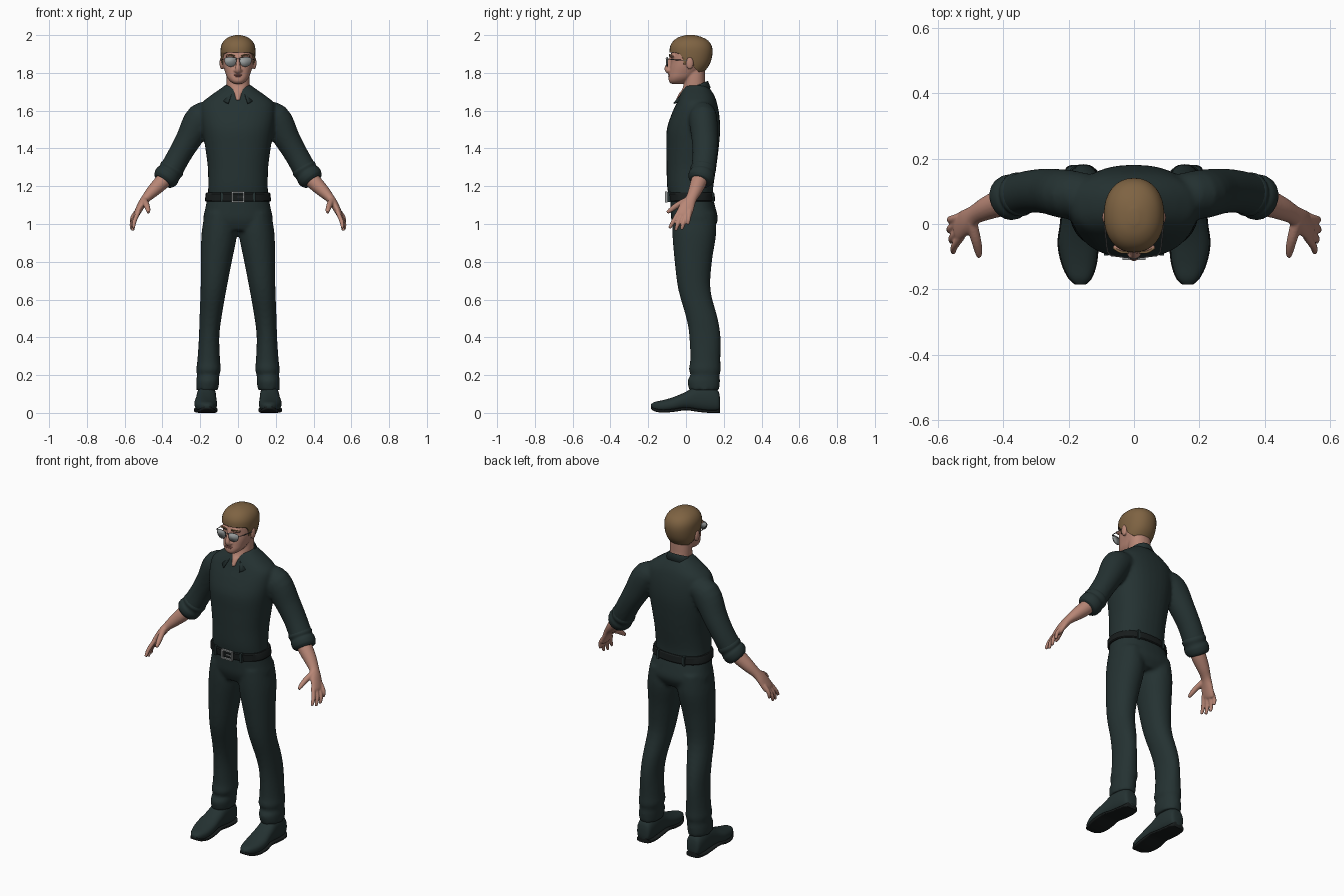
import bpy, bmesh, math
from mathutils import Vector, Matrix

cube = bpy.data.objects.get("Cube")
if cube:
    bpy.data.objects.remove(cube, do_unlink=True)


def material(name, r, g, b):
    m = bpy.data.materials.new(name)
    m.use_nodes = True
    m.diffuse_color = (r, g, b, 1)
    m.node_tree.nodes["Principled BSDF"].inputs["Base Color"].default_value = (r, g, b, 1)
    return m


CLOTH = material("dark green cloth", .018, .032, .032)
BLACK = material("black leather", .009, .012, .012)
SKIN = material("skin", .48, .24, .18)
LIP = material("lip pink", .36, .13, .11)
HAIR = material("brown hair", .21, .125, .055)
LENS = material("grey lens", .32, .34, .34)
METAL = material("dark metal", .1, .1, .1)


def resample(rows, k=4):
    """Catmull-Rom interpolation of whole rows."""
    out = []
    for i in range(len(rows) - 1):
        p0, p1 = rows[max(i - 1, 0)], rows[i]
        p2, p3 = rows[i + 1], rows[min(i + 2, len(rows) - 1)]
        for j in range(k):
            t = j / k
            out.append([.5 * (2*b + (c - a)*t + (2*a - 5*b + 4*c - d)*t*t + (3*b - a - 3*c + d)*t**3)
                        for a, b, c, d in zip(p0, p1, p2, p3)])
    return out + [list(rows[-1])]


def unit_ring(segs, power):
    for i in range(segs):
        c, s = math.cos(math.tau * i / segs), math.sin(math.tau * i / segs)
        yield (math.copysign(abs(c) ** (2 / power), c), math.copysign(abs(s) ** (2 / power), s))


def bridge(bm, rings):
    vs = [[bm.verts.new(p) for p in ring] for ring in rings]
    n = len(vs[0])
    for a, b in zip(vs, vs[1:]):
        for i in range(n):
            bm.faces.new((a[i], a[(i + 1) % n], b[(i + 1) % n], b[i]))
    bm.faces.new(vs[0])
    bm.faces.new(vs[-1])


def loft(bm, rows, side=1, power=2.2, along_y=False, k=4):
    """Rows: position, low, high, half width, centre x."""
    rings = []
    for pos, lo, hi, half, cx in resample(rows, k):
        ring = []
        for c, s in unit_ring(32, power):
            x, d = side * (cx + half * c), (lo + hi) / 2 + (hi - lo) / 2 * s
            ring.append((x, pos, d) if along_y else (x, d, pos))
        rings.append(ring)
    bridge(bm, rings)


def tube(bm, rows, side=1, segs=20, k=4):
    """Rows: x, y, z, radius towards y, radius across."""
    rows = resample(rows, k)
    pts = [Vector(r[:3]) for r in rows]
    rings = []
    for i, r in enumerate(rows):
        t = (pts[min(i + 1, len(pts) - 1)] - pts[max(i - 1, 0)]).normalized()
        ref = Vector((0, 1, 0)) if abs(t.y) < .9 else Vector((0, 0, 1))
        u = (ref - t * ref.dot(t)).normalized()
        v = t.cross(u)
        ring = [pts[i] + u * c * r[3] + v * s * r[4] for c, s in unit_ring(segs, 2)]
        rings.append([(side * p.x, p.y, p.z) for p in ring])
    bridge(bm, rings)


def wire(bm, pts, r, side=1):
    tube(bm, [(*p, r, r) for p in pts], side, 8)


def ball(bm, loc, size):
    m = Matrix.Translation(loc) @ Matrix.Diagonal((*size, 1))
    bmesh.ops.create_uvsphere(bm, u_segments=20, v_segments=12, radius=1, matrix=m)


def box(bm, loc, size):
    m = Matrix.Translation(loc) @ Matrix.Diagonal((*size, 1))
    bmesh.ops.create_cube(bm, size=1, matrix=m)


def finish(bm, name, mat, voxel=0, angle=50, relax=4):
    bmesh.ops.recalc_face_normals(bm, faces=bm.faces)
    me = bpy.data.meshes.new(name)
    bm.to_mesh(me)
    bm.free()
    me.materials.append(mat)
    ob = bpy.data.objects.new(name, me)
    bpy.context.collection.objects.link(ob)
    bpy.ops.object.select_all(action='DESELECT')
    ob.select_set(True)
    bpy.context.view_layer.objects.active = ob
    if voxel:  # fuse overlapping volumes into one soft skin
        rm = ob.modifiers.new("fuse", 'REMESH')
        rm.mode, rm.voxel_size, rm.use_smooth_shade = 'VOXEL', voxel, True
        sm = ob.modifiers.new("relax", 'SMOOTH')
        sm.factor, sm.iterations = .5, relax
    else:
        bpy.ops.object.shade_smooth_by_angle(angle=math.radians(angle))
    return ob


SIDES = (("left", 1), ("right", -1))

# Shirt: torso with sleeves
bm = bmesh.new()
loft(bm, [(1.13, -.088, .142, .16, 0), (1.2, -.1, .145, .158, 0), (1.3, -.103, .16, .16, 0),
          (1.4, -.104, .173, .173, 0), (1.5, -.102, .181, .188, 0), (1.58, -.077, .176, .197, 0),
          (1.64, -.05, .164, .19, 0), (1.68, -.034, .15, .145, 0), (1.72, -.012, .125, .088, 0),
          (1.735, 0, .11, .07, 0)], power=2.3)
for _, s in SIDES:
    tube(bm, [(.12, .09, 1.585, .06, .055), (.195, .09, 1.56, .075, .082), (.262, .1, 1.447, .07, .069),
              (.31, .1, 1.365, .066, .063), (.355, .09, 1.285, .064, .063), (.385, .078, 1.24, .058, .056)], s)
finish(bm, "shirt", CLOTH, .01)

# Collar: open band folded outwards, with two points at the front
bm = bmesh.new()
rows = []
for i in range(41):
    a = math.radians(25 + 310 * i / 40)
    f = ((1 + math.cos(a)) / 2) ** 3
    z = 1.722 - .028 * math.cos(a)
    edge = lambda rx, ry, h: bm.verts.new((rx * math.sin(a), .048 - ry * math.cos(a), h))
    rows.append((edge(.063, .064, z - .02), edge(.066, .068, z + .008),
                 edge(.09 + .04 * f, .083 + .05 * f, z - .03 - .03 * f)))
for p, q in zip(rows, rows[1:]):
    for j in (0, 1):
        bm.faces.new((p[j], q[j], q[j + 1], p[j + 1]))
collar = finish(bm, "collar", CLOTH)
collar.modifiers.new("thickness", 'SOLIDIFY').thickness = .007

# Trousers: hips with legs
bm = bmesh.new()
loft(bm, [(1.15, -.085, .138, .16, 0), (1.08, -.082, .158, .174, 0), (1.02, -.077, .168, .184, 0),
          (.965, -.055, .14, .16, 0)], power=2.4)
for _, s in SIDES:
    loft(bm, [(1.06, -.07, .155, .08, .095), (.95, -.072, .16, .094, .099), (.8, -.06, .137, .082, .115),
              (.65, -.04, .13, .068, .13), (.5, .002, .168, .058, .146), (.4, .018, .183, .054, .153),
              (.28, .022, .182, .06, .155), (.23, .015, .184, .065, .156), (.2, .024, .178, .059, .158),
              (.17, .008, .18, .061, .16), (.12, .016, .176, .058, .163)], s, 2.1)
finish(bm, "trousers", CLOTH, .01)

# Belt, loops and buckle
bm = bmesh.new()
loft(bm, [(1.12, -.093, .15, .172, 0), (1.125, -.097, .154, .175, 0),
          (1.16, -.101, .151, .171, 0), (1.166, -.097, .146, .167, 0)], power=2.35, k=1)
finish(bm, "belt", BLACK, angle=30)
bm = bmesh.new()
for s in (1, -1):
    box(bm, (.085 * s, -.086, 1.143), (.013, .022, .054))
    box(bm, (.085 * s, .138, 1.141), (.013, .022, .054))
finish(bm, "belt_loops", CLOTH)
bm = bmesh.new()
for s in (1, -1):
    box(bm, (.031 * s, -.104, 1.143), (.008, .012, .056))
    box(bm, (0, -.104, 1.143 + .024 * s), (.062, .012, .008))
box(bm, (.012, -.106, 1.143), (.036, .008, .006))
finish(bm, "buckle", LENS)

# Rolled cuffs, forearms with hands, and shoes
for label, s in SIDES:
    bm = bmesh.new()
    tube(bm, [(.338, .094, 1.312, .055, .055), (.35, .091, 1.292, .068, .067), (.362, .087, 1.273, .064, .063),
              (.374, .083, 1.257, .07, .068), (.388, .078, 1.238, .067, .065), (.397, .074, 1.226, .056, .055)], s)
    finish(bm, label + "_rolled_cuff", CLOTH, angle=80)

    bm = bmesh.new()
    tube(bm, [(.37, .08, 1.26, .042, .042), (.405, .066, 1.22, .042, .041), (.45, .048, 1.175, .036, .034),
              (.488, .028, 1.135, .03, .024), (.512, .008, 1.1, .039, .021), (.537, -.01, 1.052, .042, .016),
              (.544, -.014, 1.038, .032, .01)], s)
    for base, mid, tip in (((.527, -.038, 1.065), (.549, -.068, 1.012), (.553, -.088, .978)),
                           ((.535, -.02, 1.055), (.556, -.042, 1.004), (.557, -.055, .965)),
                           ((.538, .001, 1.055), (.562, -.014, 1.004), (.562, -.023, .97)),
                           ((.535, .02, 1.07), (.56, .014, 1.03), (.562, .01, .998))):
        tube(bm, [(*base, .012, .012), (*mid, .0115, .0115), (*tip, .008, .008)], s, 12)
    tube(bm, [(.497, .005, 1.125, .018, .018), (.484, -.045, 1.1, .016, .016), (.476, -.08, 1.075, .013, .013),
              (.474, -.1, 1.06, .008, .008)], s, 12)
    finish(bm, label + "_forearm_and_hand", SKIN, .0045, relax=3)

    shoe = [(.18, .02, .08, .026, .165), (.168, .006, .12, .042, .165), (.12, .004, .145, .05, .166),
            (.06, .01, .145, .052, .167), (0, .018, .112, .055, .169), (-.06, .01, .086, .06, .171),
            (-.12, .005, .068, .052, .168), (-.165, .012, .058, .034, .165), (-.185, .025, .046, .014, .164)]
    bm = bmesh.new()
    loft(bm, shoe, s, 2.4, True)
    finish(bm, label + "_shoe", CLOTH, angle=70)
    bm = bmesh.new()
    loft(bm, [(y, 0 if y > .1 else lo - .004, lo + .012, w + .003, x) for y, lo, hi, w, x in shoe], s, 5, True)
    finish(bm, label + "_sole", BLACK)

# Head with neck, nose, brow and ears
bm = bmesh.new()
loft(bm, [(1.742, -.078, -.02, .022, 0), (1.755, -.09, .01, .041, 0), (1.775, -.092, .04, .057, 0),
          (1.8, -.089, .07, .067, 0), (1.83, -.085, .1, .077, 0), (1.86, -.08, .115, .082, 0),
          (1.9, -.079, .125, .083, 0), (1.94, -.07, .12, .08, 0), (1.97, -.045, .1, .06, 0),
          (1.985, -.015, .065, .03, 0)], power=2.3)
loft(bm, [(1.655, -.055, .02, .014, 0), (1.69, -.038, .07, .03, 0), (1.715, -.019, .1, .056, 0),
          (1.76, -.008, .1, .061, 0), (1.83, -.005, .1, .06, 0)])
tube(bm, [(0, -.076, 1.885, .01, .009), (0, -.091, 1.85, .013, .011), (0, -.1, 1.822, .014, .015),
          (0, -.095, 1.808, .012, .016), (0, -.086, 1.802, .008, .01)], segs=16)
for s in (1, -1):
    ball(bm, (.036 * s, -.073, 1.889), (.032, .014, .009))
    ball(bm, (.014 * s, -.089, 1.812), (.009, .011, .008))
    ball(bm, (.087 * s, .02, 1.852), (.011, .02, .034))
finish(bm, "head", SKIN, .0045, relax=4)

bm = bmesh.new()
ball(bm, (0, -.088, 1.789), (.024, .0065, .0035))
ball(bm, (0, -.088, 1.782), (.02, .0065, .004))
finish(bm, "lips", LIP)
bm = bmesh.new()
for s in (1, -1):
    wire(bm, [(.016, -.086, 1.889), (.04, -.086, 1.896), (.062, -.073, 1.89)], .004, s)
finish(bm, "eyebrows", HAIR)

# Hair: a cap trimmed along the hairline seen from the side
bm = bmesh.new()
loft(bm, [(1.77, -.06, .06, .055, 0), (1.81, -.075, .1, .077, 0), (1.85, -.083, .127, .087, 0),
          (1.9, -.087, .14, .092, 0), (1.94, -.084, .137, .09, 0), (1.97, -.066, .118, .075, 0),
          (1.99, -.036, .082, .048, 0), (2, 0, .045, .014, 0)])
hair = finish(bm, "hair", HAIR, angle=45)
bm = bmesh.new()
line = [(-.2, 1.912), (-.06, 1.908), (-.03, 1.898), (-.016, 1.875), (-.012, 1.845), (.002, 1.845),
        (.008, 1.875), (.034, 1.872), (.042, 1.83), (.07, 1.803), (.2, 1.797), (.2, 1.6), (-.2, 1.6)]
face = bm.faces.new([bm.verts.new((-.2, y, z)) for y, z in line])
new = bmesh.ops.extrude_face_region(bm, geom=[face])["geom"]
bmesh.ops.translate(bm, vec=(.4, 0, 0), verts=[v for v in new if isinstance(v, bmesh.types.BMVert)])
cutter = finish(bm, "hairline_cutter", HAIR)
cutter.hide_render = True
cut = hair.modifiers.new("hairline", 'BOOLEAN')
cut.operation, cut.solver, cut.object = 'DIFFERENCE', 'EXACT', cutter
bpy.context.view_layer.objects.active = hair
bpy.ops.object.modifier_apply(modifier="hairline")
bpy.data.objects.remove(cutter, do_unlink=True)

# Glasses: teardrop lenses in a wire frame
outline = [(.011, 1.878), (.04, 1.882), (.066, 1.878), (.07, 1.862), (.06, 1.842), (.04, 1.834),
           (.02, 1.84), (.011, 1.858)]
lens_y = lambda x: -.105 + x * .12
lens_bm, frame_bm = bmesh.new(), bmesh.new()
for _, s in SIDES:
    loop = resample([(x, lens_y(x), z) for x, z in outline + outline[:1]])
    lens_bm.faces.new([lens_bm.verts.new((s * x, y, z)) for x, y, z in loop[:-1]])
    tube(frame_bm, [(*p, .002, .002) for p in loop], s, 6, 1)
    wire(frame_bm, [(.068, -.097, 1.873), (.08, -.085, 1.872), (.086, -.04, 1.868), (.092, .02, 1.866)], .0022, s)
wire(frame_bm, [(-.012, -.104, 1.872), (0, -.107, 1.875), (.012, -.104, 1.872)], .002)
lenses = finish(lens_bm, "lenses", LENS)
lenses.modifiers.new("thickness", 'SOLIDIFY').thickness = .002
finish(frame_bm, "glasses_frame", METAL)
